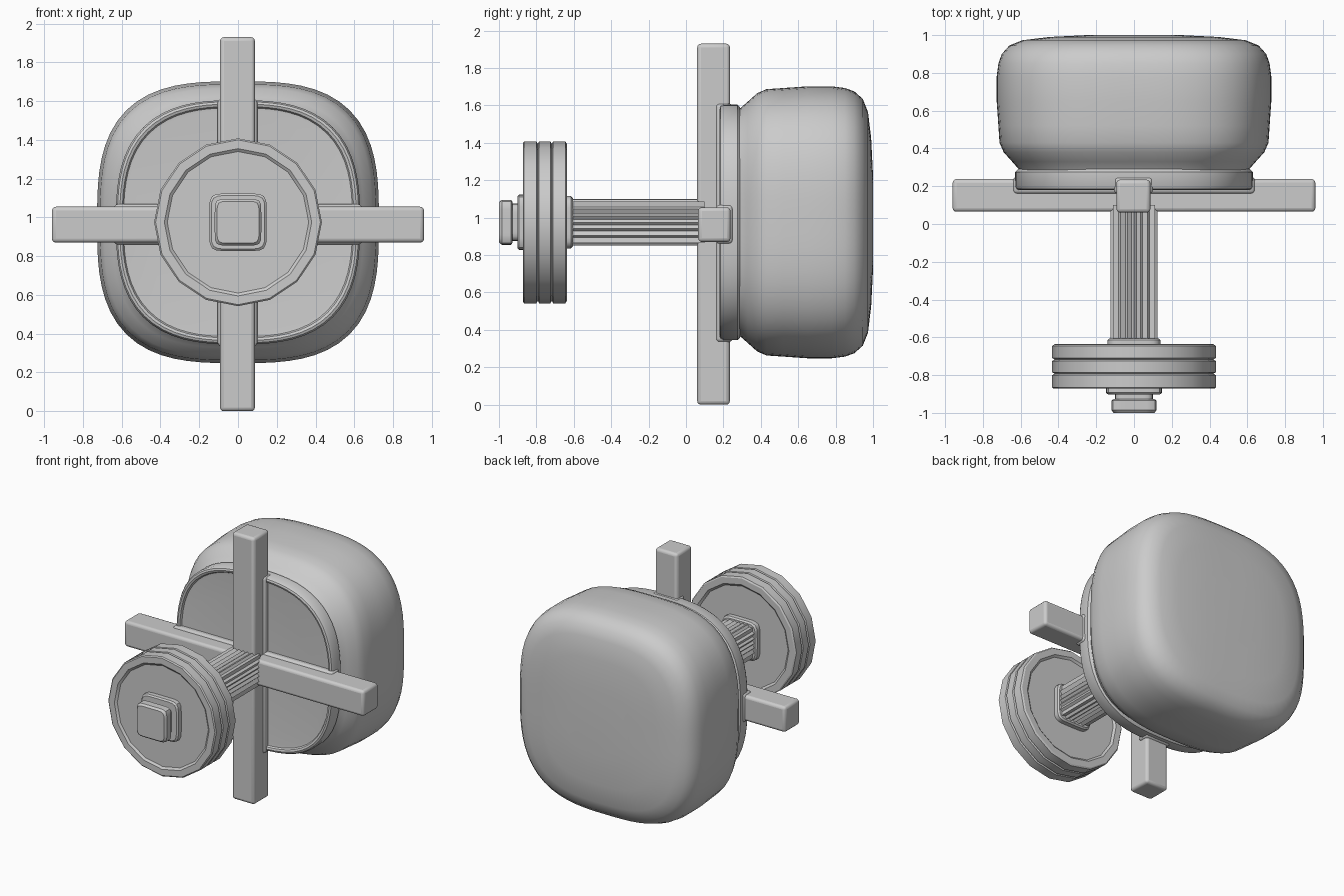
import bpy, bmesh, math

if "Cube" in bpy.data.objects:
    bpy.data.objects.remove(bpy.data.objects["Cube"])

CZ = 0.975  # height of the central axis


def finish(name, bm, angle=35, bevel=0.0):
    bmesh.ops.recalc_face_normals(bm, faces=bm.faces)
    me = bpy.data.meshes.new(name)
    bm.to_mesh(me)
    bm.free()
    ob = bpy.data.objects.new(name, me)
    bpy.context.collection.objects.link(ob)
    if bevel:
        m = ob.modifiers.new("bevel", "BEVEL")
        m.width, m.segments = bevel, 3
    bpy.ops.object.select_all(action="DESELECT")
    ob.select_set(True)
    bpy.context.view_layer.objects.active = ob
    bpy.ops.object.shade_smooth_by_angle(angle=math.radians(angle))
    return ob


def loft(name, profile, power=2.0, sides=64, flute=0.0, angle=35, cx=0.0):
    """Squircle rings (y, half size) along y, capped at both ends."""
    bm = bmesh.new()
    rings = []
    for y, r in profile:
        ring = []
        for i in range(sides):
            a = 2 * math.pi * i / sides
            c, s = math.cos(a), math.sin(a)
            k = r / (abs(c) ** power + abs(s) ** power) ** (1 / power)
            if i % 2:
                k *= 1 - flute
            ring.append(bm.verts.new((cx + k * c, y, CZ + k * s)))
        rings.append(ring)
    for a, b in zip(rings, rings[1:]):
        for i in range(sides):
            j = (i + 1) % sides
            bm.faces.new((a[i], a[j], b[j], b[i]))
    bm.faces.new(rings[0])
    bm.faces.new(rings[-1])
    return finish(name, bm, angle)


def box(name, x0, x1, y0, y1, z0, z1, bevel=0.02):
    bm = bmesh.new()
    bmesh.ops.create_cube(bm, size=1)
    for v in bm.verts:
        v.co = ((x0 + x1) / 2 + v.co.x * (x1 - x0),
                (y0 + y1) / 2 + v.co.y * (y1 - y0),
                (z0 + z1) / 2 + v.co.z * (z1 - z0))
    return finish(name, bm, 35, bevel)


# Large cushioned body
loft("body", [(0.27, 0.60), (0.29, 0.61), (0.33, 0.645), (0.38, 0.69), (0.43, 0.712),
              (0.52, 0.718), (0.65, 0.727), (0.78, 0.727), (0.85, 0.718), (0.90, 0.70),
              (0.945, 0.66), (0.973, 0.59), (0.99, 0.45), (1.0, 0.25)],
     power=3.0, sides=72, angle=50)

# Mounting plate with raised rim
loft("mounting_plate", [(0.20, 0.575), (0.198, 0.59), (0.185, 0.597), (0.18, 0.61),
                        (0.185, 0.622), (0.20, 0.63), (0.275, 0.63), (0.29, 0.615)],
     power=2.75, sides=72)

# Crossed bars and their shallow seats on the plate
box("vertical_bar", -0.093, 0.087, 0.06, 0.235, 0.0, 1.93)
box("horizontal_bar", -0.96, 0.96, 0.065, 0.238, 0.87, 1.055)
box("vertical_bar_seat", -0.105, 0.10, 0.16, 0.25, CZ - 0.64, CZ + 0.635)
box("horizontal_bar_seat", -0.64, 0.64, 0.16, 0.25, 0.86, 1.068)

# Fluted square shaft and collar
loft("shaft", [(-0.66, 0.124), (0.10, 0.124)], power=6, sides=48, flute=0.11, angle=20)
loft("shaft_collar", [(-0.65, 0.14), (-0.615, 0.14), (-0.605, 0.13)], power=6, sides=48)

# Ribbed wheel: three bands split by grooves, rimmed faces
wheel = [(-0.86, 0.35), (-0.86, 0.365), (-0.872, 0.38), (-0.872, 0.425)]
for y0, y1 in ((-0.865, -0.80), (-0.785, -0.725), (-0.71, -0.645)):
    wheel += [(y0, 0.433), (y1, 0.433), (y1 + 0.0075, 0.42)]
wheel += [(-0.635, 0.425), (-0.635, 0.38), (-0.647, 0.365), (-0.647, 0.35)]
loft("wheel", wheel, sides=16, angle=25)

# End washer, neck and knob
loft("washer", [(-0.85, 0.148), (-0.893, 0.148), (-0.902, 0.138)], power=7, sides=48)
loft("neck", [(-0.89, 0.10), (-0.94, 0.10)], power=6, sides=48)
loft("knob", [(-0.927, 0.108), (-0.935, 0.12), (-0.985, 0.12), (-1.0, 0.108)],
     power=8, sides=48)
